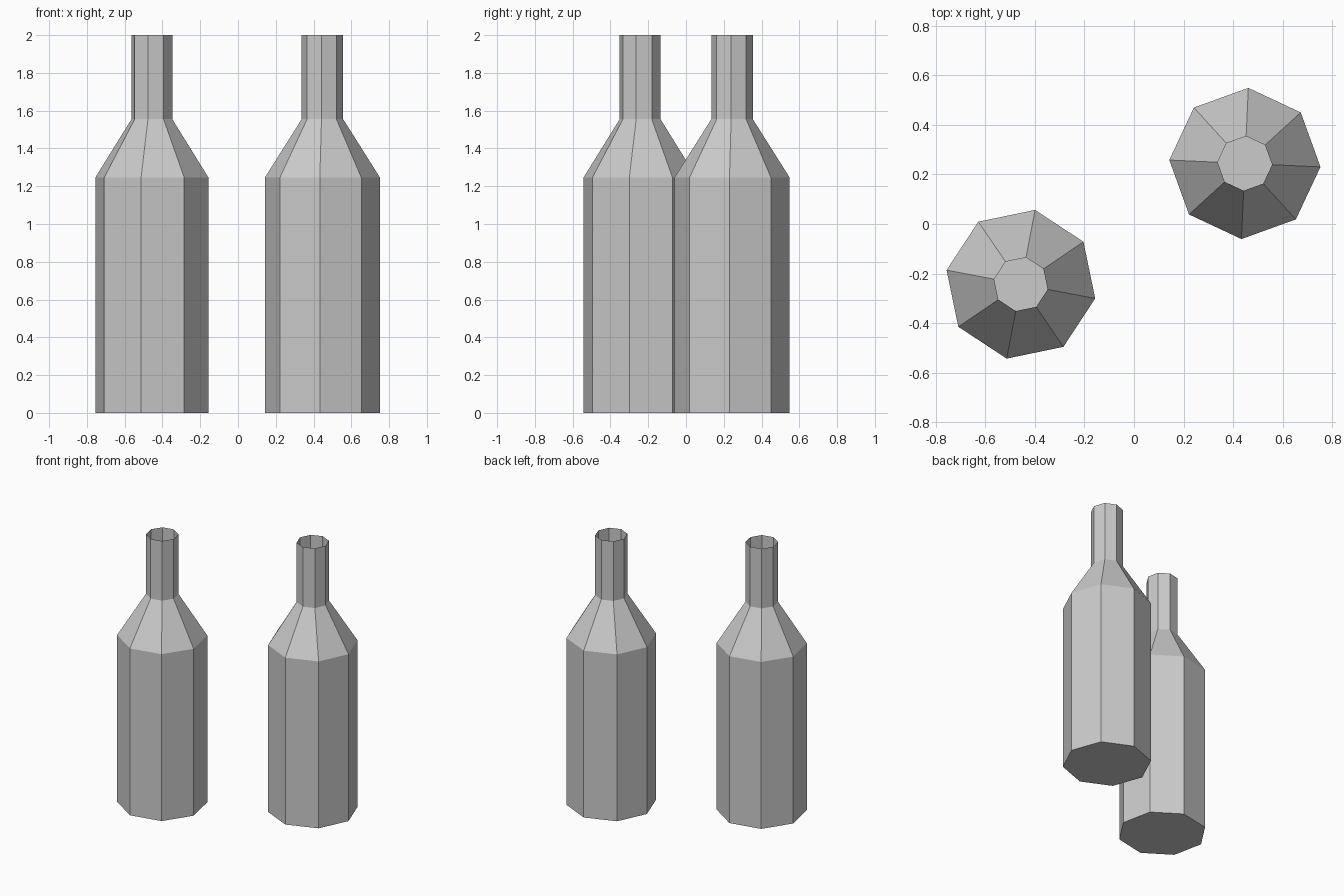
import bpy, bmesh
from math import cos, sin, pi, radians

if "Cube" in bpy.data.objects:
    bpy.data.objects.remove(bpy.data.objects["Cube"])

SIDES = 8
# Bottle profile: (radius, height) for base, shoulder, neck bottom, open mouth
PROFILE = [(0.305, 0.0), (0.305, 1.246), (0.11, 1.555), (0.11, 2.0)]


def bottle(name, x, y, turn):
    bm = bmesh.new()
    rings = [[bm.verts.new((r * cos(2 * pi * i / SIDES), r * sin(2 * pi * i / SIDES), z))
              for i in range(SIDES)] for r, z in PROFILE]
    # Closed base, open mouth
    bm.faces.new(rings[0][::-1])
    # Body, shoulder and neck walls
    for lower, upper in zip(rings, rings[1:]):
        for i in range(SIDES):
            j = (i + 1) % SIDES
            bm.faces.new((lower[i], lower[j], upper[j], upper[i]))
    mesh = bpy.data.meshes.new(name)
    bm.to_mesh(mesh)
    bm.free()
    obj = bpy.data.objects.new(name, mesh)
    obj.location = (x, y, 0)
    obj.rotation_euler.z = radians(turn)
    bpy.context.collection.objects.link(obj)


bottle("left_bottle", -0.456, -0.243, -10.8)
bottle("right_bottle", 0.447, 0.244, -2.6)
